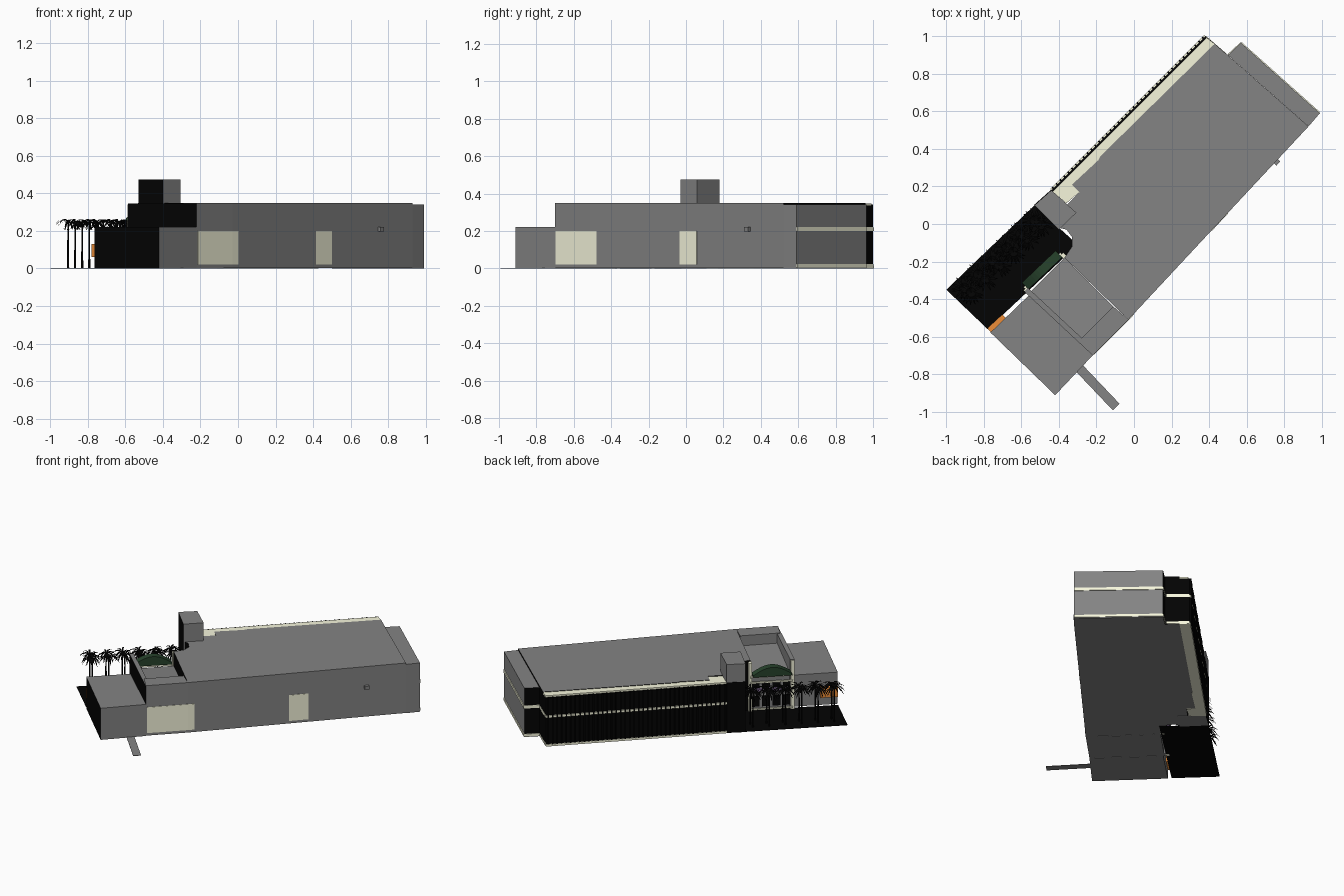
import bpy, bmesh, math, random
from mathutils import Vector, Matrix

random.seed(4)
if "Cube" in bpy.data.objects:
    bpy.data.objects.remove(bpy.data.objects["Cube"], do_unlink=True)


def material(name, rgb):
    m = bpy.data.materials.new(name)
    m.use_nodes = True
    m.diffuse_color = (*rgb, 1)
    m.node_tree.nodes["Principled BSDF"].inputs["Base Color"].default_value = (*rgb, 1)
    return m


BLACK = material("black", (0.001, 0.001, 0.001))
CREAM = material("cream", (0.93, 0.93, 0.72))
ORANGE = material("orange", (0.85, 0.27, 0.04))
GREEN = material("green", (0.02, 0.055, 0.025))
MAUVE = material("mauve", (0.3, 0.2, 0.4))
GREY = material("grey", (0.23, 0.23, 0.23))


def finish(name, bm, mats):
    bmesh.ops.recalc_face_normals(bm, faces=bm.faces[:])
    me = bpy.data.meshes.new(name)
    bm.to_mesh(me)
    bm.free()
    for m in mats:
        me.materials.append(m)
    ob = bpy.data.objects.new(name, me)
    bpy.context.collection.objects.link(ob)
    return ob


def prism(name, pts, z0, z1, mat=GREY, dark=()):
    """Extruded footprint; z1 may list a height per corner, dark lists black sides."""
    tops = z1 if isinstance(z1, list) else [z1] * len(pts)
    bm = bmesh.new()
    lo = [bm.verts.new((x, y, z0)) for x, y in pts]
    hi = [bm.verts.new((x, y, t)) for (x, y), t in zip(pts, tops)]
    bm.faces.new(lo)
    bm.faces.new(hi)
    for i in range(len(pts)):
        j = (i + 1) % len(pts)
        f = bm.faces.new((lo[i], lo[j], hi[j], hi[i]))
        f.material_index = int(i in dark)
    return finish(name, bm, [mat, BLACK])


def wall(name, p, q, thick, z0, z1, mat=GREY):
    """Straight slab centred on the line p to q."""
    p, q = Vector(p), Vector(q)
    d = (q - p).normalized() * thick / 2
    n = Vector((-d.y, d.x))
    return prism(name, [p - n, q - n, q + n, p + n], z0, z1, mat)


# Main hall with a rounded entry niche
BASE = .002
prism("main_hall", [(-.03, -.51), (.93, .52), (.43, .96), (-.18, .36), (-.19, .34),
                    (-.33, .21), (-.29, .17), (-.36, .10), (-.40, -.02), (-.36, -.03),
                    (-.33, -.07), (-.33, -.12), (-.37, -.18)],
      BASE, .35, dark=range(1, 13))
prism("end_block", [(.50, .90), (.93, .52), (.99, .59), (.57, .965)], 0, .34, dark=[3])
for k, (a, b) in enumerate([(.005, .022), (.2, .22)]):
    wall(f"end_band_{k}", (.57, .965), (.988, .592), .01, a, b, CREAM)
    wall(f"end_side_band_{k}", (.50, .90), (.57, .965), .008, a, b, CREAM)
    wall(f"return_band_{k}", (.38, 1.0), (.49, .905), .008, a, b, CREAM)

# Glazed long facade with cream floors and dark fins
inner = [(.43, .96), (-.18, .36), (-.19, .34), (-.33, .21), (-.29, .17), (-.36, .11)]
west, east = Vector((-.44, .18)), Vector((.38, 1.0))
out = Vector((-.7, .7))
prism("facade_floor", [east + out * .006, *inner, west + out * .006], 0, .015, CREAM)
prism("glazed_facade", [east, *inner, west], .015, .335, BLACK)
prism("roof_ledge", [east - out * .01, *inner, west - out * .01], .335, .347, CREAM)
wall("facade_band", west, east, .018, .2, .215, CREAM)
for i in range(40):
    p = west.lerp(east, (i + .5) / 40)
    wall(f"facade_fin_{i}", p - out * .004, p + out * .01, .009, .015, .34, BLACK)

# Stair tower
prism("tower", [(-.53, .10), (-.40, -.03), (-.307, .06), (-.44, .18)], 0, .475, dark=[0])
wall("tower_lower_cladding", (-.53, .10), (-.44, .18), .006, 0, .35, BLACK)

# Entry wing: raised roof strip, lower roof and side parapet
prism("entry_raised_roof", [(-.29, -.62), (-.22, -.70), (-.03, -.51), (-.11, -.44)], BASE, .35)
prism("entry_lower_roof", [(-.55, -.36), (-.29, -.62), (-.11, -.44), (-.37, -.18)],
      BASE, [.25, .28, .28, .25])
prism("entry_parapet", [(-.585, -.36), (-.22, -.70), (-.20, -.68), (-.565, -.34)],
      BASE, .345, dark=[0])

# Low side block
prism("low_block", [(-.765, -.578), (-.42, -.912), (-.22, -.70), (-.56, -.38)],
      0, .22, dark=[0])
wall("orange_sign", (-.77, -.568), (-.69, -.494), .034, .06, .13, ORANGE)

# Entry front: glazing, posts, beams and planter
left, right = Vector((-.57, -.355)), Vector((-.375, -.17))
for i in range(4):
    a, b = left.lerp(right, (i + .12) / 4), left.lerp(right, (i + .88) / 4)
    for k, z in enumerate((.03, .125)):
        wall(f"entry_window_{i}_{k}", a, b, .008, z, z + .07, BLACK)
shift = out * .02
for k, p in enumerate((left, right)):
    wall(f"entry_post_{k}", p - out * .01, p + out * .015, .022, 0, .34, CREAM)
for k, z in enumerate((.015, .2, .24)):
    wall(f"entry_beam_{k}", left + shift, right + shift, .012, z, z + .01, CREAM)
wall("flower_planter", left.lerp(right, .1) + shift, left.lerp(right, .9) + shift,
     .02, .145, .16, MAUVE)

# Curved awning with a flat underside
bm = bmesh.new()
rings = []
for i in range(13):
    c = left.lerp(right, .04 + .92 * i / 12)
    top = .268 + .05 * math.sin(math.pi * i / 12)
    rings.append([bm.verts.new((*(c + out * o), z)) for o, z in
                  ((0, .255), (.05, .255), (.05, top), (0, top))])
for r, s in zip(rings, rings[1:]):
    for k in range(4):
        bm.faces.new((r[k], r[k - 1], s[k - 1], s[k]))
bm.faces.new(rings[0])
bm.faces.new(rings[-1])
finish("green_awning", bm, [GREEN])

# Loading doors, wall box and approach path on the plain long side
wall("loading_door_a", (-.215, -.695), (-.03, -.51), .005, .02, .2, CREAM)
wall("loading_door_b", (-.03, -.51), (0, -.478), .005, .02, .2, CREAM)
wall("side_door", (.415, -.0325), (.50, .0587), .005, .02, .2, CREAM)
wall("wall_box", (.75, .32), (.77, .341), .025, .198, .22)
wall("approach_path", (-.29, -.77), (-.095, -.975), .05, 0, .003)

# Dark forecourt reaching under the entry
prism("forecourt", [(-1.0, -.35), (-.78, -.56), (-.30, -.11), (-.40, -.02), (-.53, .10)],
      0, .003, BLACK)


# Palms: one mesh shared by two staggered rows
def palm_mesh():
    bm = bmesh.new()
    bmesh.ops.create_cone(bm, cap_ends=True, segments=6, radius1=.006, radius2=.004,
                          depth=.245, matrix=Matrix.Translation((0, 0, .1225)))
    for i in range(16):
        a = math.tau * i / 16 + random.uniform(-.2, .2)
        d, n = Vector((math.cos(a), math.sin(a), 0)), Vector((-math.sin(a), math.cos(a), 0))
        lift = random.uniform(-.4, .3)
        rows = []
        for r, h, w in ((0, .245, .002), (.025, .257, .006), (.05, .247, .005), (.068, .228, .001)):
            c = d * r + Vector((0, 0, h + r * lift))
            rows.append((bm.verts.new(c - n * w), bm.verts.new(c + n * w)))
        for p, q in zip(rows, rows[1:]):
            bm.faces.new((p[0], p[1], q[1], q[0]))
    return finish("palm_0", bm, [BLACK])


first = palm_mesh()
for i in range(12):
    ob = first if i == 0 else bpy.data.objects.new(f"palm_{i}", first.data)
    if i:
        bpy.context.collection.objects.link(ob)
    ob.location = (-.905 + .0375 * i, -.34 + .036 * i - .06 * (i % 2), 0)
    ob.rotation_euler.z = random.uniform(0, math.tau)
